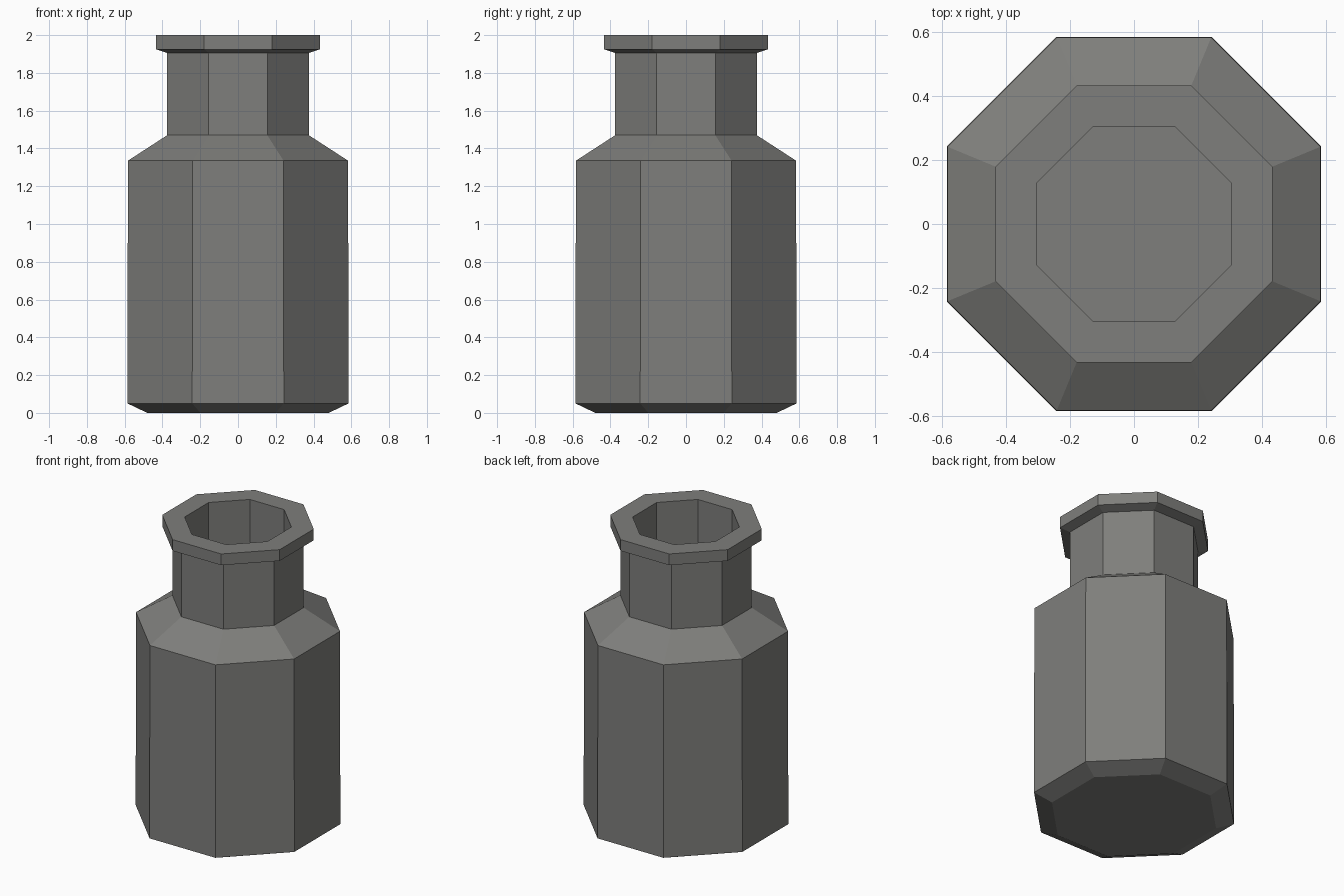
import bpy
import bmesh
import math

if "Cube" in bpy.data.objects:
    bpy.data.objects.remove(bpy.data.objects["Cube"])

SIDES = 8

# Profile from base centre outward, up and back into the mouth: (half width across flats, z)
PROFILE = [
    (0.48, 0.00),    # base
    (0.585, 0.05),   # base bevel
    (0.583, 1.335),  # body wall
    (0.375, 1.47),   # shoulder
    (0.375, 1.905),  # neck
    (0.433, 1.925),  # lip underside
    (0.433, 2.00),   # lip edge
    (0.305, 2.00),   # mouth rim
    (0.305, 1.47),   # inside of neck
]

glass = bpy.data.materials.new("dark_grey")
glass.diffuse_color = (0.21, 0.21, 0.20, 1.0)
glass.use_nodes = True
glass.node_tree.nodes["Principled BSDF"].inputs["Base Color"].default_value = glass.diffuse_color

bm = bmesh.new()


def ring(apothem, z):
    """Octagon with flats facing the axes."""
    r = apothem / math.cos(math.pi / SIDES)
    angles = [(i + 0.5) * 2 * math.pi / SIDES for i in range(SIDES)]
    return [bm.verts.new((r * math.cos(a), r * math.sin(a), z)) for a in angles]


# Bottle walls
rings = [ring(a, z) for a, z in PROFILE]
for low, high in zip(rings, rings[1:]):
    for i in range(SIDES):
        j = (i + 1) % SIDES
        bm.faces.new((low[i], low[j], high[j], high[i]))

# Base and floor of the mouth
bm.faces.new(rings[0][::-1])
bm.faces.new(rings[-1])
bmesh.ops.recalc_face_normals(bm, faces=bm.faces)

mesh = bpy.data.meshes.new("bottle")
bm.to_mesh(mesh)
bm.free()
mesh.materials.append(glass)
bottle = bpy.data.objects.new("bottle", mesh)
bpy.context.collection.objects.link(bottle)
